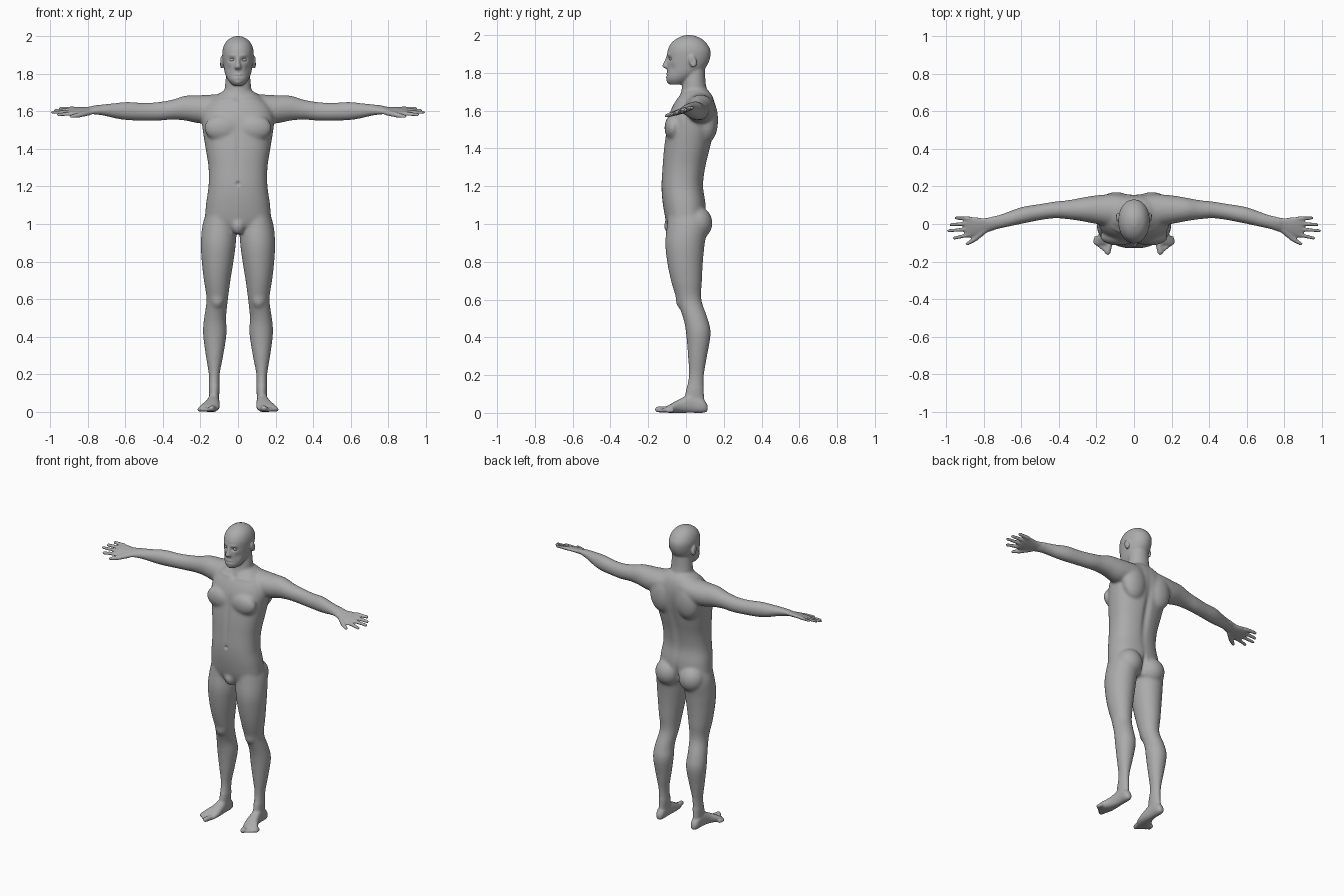
import bpy, bmesh, math
from mathutils import Vector, Matrix

default_cube = bpy.data.objects.get("Cube")
if default_cube:
    bpy.data.objects.remove(default_cube, do_unlink=True)

skin = bpy.data.materials.new("plain_grey")
skin.use_nodes = True
GREY = (.41, .41, .41, 1)
skin.diffuse_color = GREY
skin.node_tree.nodes["Principled BSDF"].inputs["Base Color"].default_value = GREY

ORDER = {"x": (0, 1, 2), "y": (1, 0, 2), "z": (2, 0, 1)}
SIDES, STEPS = 40, 6


def spline(p0, p1, p2, p3, t):
    """Smooth value between p1 and p2."""
    return p1 + .5 * t * (p2 - p0 + t * (2 * p0 - 5 * p1 + 4 * p2 - p3 + t * (3 * (p1 - p2) + p3 - p0)))


def smooth_rows(rows):
    result = []
    for i in range(len(rows) - 1):
        near = [rows[max(i - 1, 0)], rows[i], rows[i + 1], rows[min(i + 2, len(rows) - 1)]]
        for step in range(STEPS):
            result.append([spline(*values, step / STEPS) for values in zip(*near)])
    result.append(list(rows[-1]))
    return result


def loft(bm, axis, rows, power=2.2):
    """Skin rounded sections; each row is position, then low and high of the two other axes."""
    rings = []
    for pos, a_low, a_high, b_low, b_high in smooth_rows(rows):
        ring = []
        for k in range(SIDES):
            angle = math.tau * k / SIDES
            c, s = math.cos(angle), math.sin(angle)
            u = math.copysign(abs(c) ** (2 / power), c)
            v = math.copysign(abs(s) ** (2 / power), s)
            co = Vector((0, 0, 0))
            co[ORDER[axis][0]] = pos
            co[ORDER[axis][1]] = (a_low + a_high + u * (a_high - a_low)) / 2
            co[ORDER[axis][2]] = (b_low + b_high + v * (b_high - b_low)) / 2
            ring.append(bm.verts.new(co))
        rings.append(ring)
    for low, high in zip(rings, rings[1:]):
        for k in range(SIDES):
            n = (k + 1) % SIDES
            bm.faces.new((low[k], low[n], high[n], high[k]))
    bm.faces.new(rings[0])
    bm.faces.new(rings[-1])


def centred(rows):
    """Rows of height, half width, front and back become symmetric sections."""
    return [(z, -w, w, front, back) for z, w, front, back in rows]


def ball(bm, centre, radii, detail=4, turn=0):
    matrix = Matrix.Translation(centre) @ Matrix.Rotation(turn, 4, "X") @ Matrix.Diagonal((*radii, 1))
    bmesh.ops.create_icosphere(bm, subdivisions=detail, radius=1, matrix=matrix)


def digit(bm, start, end, r_start, r_end):
    """A tapering finger or toe."""
    count = 18
    for i in range(count):
        t = i / (count - 1)
        r = r_start + (r_end - r_start) * t
        ball(bm, Vector(start).lerp(Vector(end), t), (r, r, r), 2)


def add_object(name, bm):
    mesh = bpy.data.meshes.new(name)
    bm.to_mesh(mesh)
    bm.free()
    obj = bpy.data.objects.new(name, mesh)
    bpy.context.collection.objects.link(obj)
    mesh.materials.append(skin)
    mesh.shade_smooth()
    return obj


bm = bmesh.new()

# Leg, from hip to ankle
loft(bm, "z", [
    (1.08, .04, .16, -.09, .08), (1, .012, .188, -.1, .115), (.9, .011, .198, -.11, .1),
    (.8, .024, .193, -.1, .09), (.7, .04, .182, -.08, .085), (.6, .053, .168, -.05, .082),
    (.5, .063, .181, -.015, .115), (.42, .06, .187, 0, .131), (.3, .078, .172, .01, .112),
    (.2, .097, .156, .014, .096), (.12, .098, .155, 0, .094), (.03, .105, .152, -.02, .1)], 2)
ball(bm, (.11, -.025, .6), (.036, .03, .05))

# Foot and toes
loft(bm, "y", [
    (.115, .115, .142, .008, .04), (.09, .103, .156, 0, .075), (.03, .1, .16, 0, .1),
    (-.03, .097, .175, 0, .075), (-.08, .1, .205, 0, .048), (-.11, .112, .21, .002, .03)])
for i in range(5):
    thick = .018 if i == 0 else .0125
    root = (.128 + .0185 * i, -.09 + .004 * i, thick)
    tip = (.14 + .0165 * i, -.15 + .0125 * i, thick)
    digit(bm, root, tip, thick, thick * .9)

# Arm, from collar to wrist
loft(bm, "x", [
    (.05, .01, .15, 1.57, 1.695), (.12, -.01, .158, 1.545, 1.69), (.2, 0, .153, 1.535, 1.686),
    (.28, .015, .14, 1.55, 1.683), (.35, .025, .127, 1.555, 1.662), (.42, .03, .12, 1.55, 1.65),
    (.5, .02, .107, 1.55, 1.645), (.6, 0, .09, 1.553, 1.65), (.7, -.022, .055, 1.57, 1.636),
    (.78, -.042, .032, 1.585, 1.622)], 2)

# Hand
loft(bm, "x", [
    (.75, -.035, .037, 1.585, 1.622), (.8, -.052, .032, 1.585, 1.617), (.84, -.068, .036, 1.586, 1.616),
    (.88, -.074, .04, 1.588, 1.614), (.9, -.07, .037, 1.592, 1.61)])
for root_y, tip_x, tip_y in ((.029, .948, .032), (.002, .975, -.003), (-.028, .987, -.036), (-.057, .957, -.075)):
    digit(bm, (.875, root_y, 1.601), (tip_x, tip_y, 1.6), .0125, .0095)
digit(bm, (.795, -.035, 1.6), (.845, -.08, 1.6), .017, .014)
digit(bm, (.845, -.08, 1.6), (.888, -.106, 1.6), .014, .01)

# Slant the hand from the wrist on, so the thumb side sits lower
for vert in bm.verts:
    bend = min(max((vert.co.x - .66) / .12, 0), 1)
    vert.co.z += .3 * bend * (vert.co.y + .015)

# Chest, shoulder blade, buttock and ear
ball(bm, (.085, -.068, 1.51), (.095, .046, .07))
ball(bm, (.095, .115, 1.55), (.085, .055, .12))
ball(bm, (.088, .06, 1.005), (.084, .08, .088))
ball(bm, (.087, .036, 1.86), (.011, .02, .034), 4, .25)

# Mirror everything so far to the other side
copy = bmesh.ops.duplicate(bm, geom=bm.verts[:] + bm.edges[:] + bm.faces[:])["geom"]
for item in copy:
    if isinstance(item, bmesh.types.BMVert):
        item.co.x *= -1

# Torso
loft(bm, "z", centred([
    (.95, .1, -.06, .07), (1, .17, -.1, .1), (1.1, .171, -.122, .105), (1.2, .157, -.13, .092),
    (1.3, .157, -.125, .104), (1.4, .172, -.117, .128), (1.5, .188, -.103, .15),
    (1.57, .192, -.092, .158), (1.63, .17, -.068, .155), (1.68, .12, -.035, .14), (1.71, .075, -.01, .115)]), 2.35)
ball(bm, (0, -.075, .99), (.038, .042, .048))

# Neck and head
loft(bm, "z", centred([
    (1.62, .095, -.045, .14), (1.66, .085, -.038, .132), (1.7, .073, -.026, .115),
    (1.75, .068, -.018, .104), (1.83, .06, -.01, .1)]), 2)
loft(bm, "z", centred([
    (1.738, .028, -.088, -.01), (1.765, .053, -.103, .03), (1.8, .069, -.1, .08),
    (1.84, .077, -.1, .112), (1.88, .082, -.1, .128), (1.92, .083, -.097, .129),
    (1.955, .073, -.08, .11), (1.98, .054, -.052, .083), (1.995, .028, -.02, .05), (2, .012, 0, .03)]), 2.1)

# Nose
loft(bm, "z", centred([
    (1.822, .015, -.108, -.08), (1.835, .018, -.127, -.08), (1.86, .011, -.116, -.08), (1.895, .01, -.102, -.08)]), 2)

# Fuse the parts into one skin
bmesh.ops.recalc_face_normals(bm, faces=bm.faces[:])
body = add_object("body", bm)
remesh = body.modifiers.new("fuse", "REMESH")
remesh.mode = "VOXEL"
remesh.voxel_size = .0055
fused = bpy.data.meshes.new_from_object(body.evaluated_get(bpy.context.evaluated_depsgraph_get()))
body.modifiers.clear()
bm = bmesh.new()
bm.from_mesh(fused)
bpy.data.meshes.remove(fused)


def relax(rounds, keep):
    chosen = [vert for vert in bm.verts if keep(vert.co)]
    for _ in range(rounds):
        bmesh.ops.smooth_vert(bm, verts=chosen, factor=.5, use_axis_x=True, use_axis_y=True, use_axis_z=True)


relax(16, lambda co: abs(co.x) < .74 and .14 < co.z < 1.72)
relax(3, lambda co: True)

# Soft surface dents and swellings: centre, reach, strength along the surface normal
BRUSHES = [
    ((0, .13, 1.36), (.022, .06, .2), -.012),     # spine
    ((0, .11, 1), (.012, .07, .06), -.02),        # cleft
    ((0, -.13, 1.215), (.009, .02, .009), -.012), # navel
    ((0, -.11, 1.4), (.014, .04, .14), -.005),    # midline
    ((.1, -.05, 1.66), (.07, .03, .009), .004),   # collar bone
    ((0, -.04, 1.665), (.016, .03, .016), -.007), # throat notch
    ((.032, -.09, 1.874), (.016, .02, .01), -.011), # eye socket
    ((.03, -.095, 1.897), (.022, .02, .007), .004), # brow
    ((.05, -.07, 1.825), (.015, .03, .02), -.004),  # cheek hollow
    ((0, -.1, 1.794), (.02, .02, .005), .005),      # upper lip
    ((0, -.1, 1.786), (.024, .02, .003), -.005),    # mouth line
    ((0, -.1, 1.778), (.017, .02, .005), .005),     # lower lip
    ((0, -.1, 1.752), (.016, .02, .01), .004),      # chin
    ((.1, .036, 1.864), (.01, .009, .018), -.006),  # ear bowl
]
bm.normal_update()
for vert in bm.verts:
    side = Vector((abs(vert.co.x), vert.co.y, vert.co.z))
    push = 0
    for centre, reach, strength in BRUSHES:
        d = sum(((p - c) / r) ** 2 for p, c, r in zip(side, centre, reach))
        if d < 6:
            push += strength * math.exp(-d)
    vert.co += vert.normal * push
relax(1, lambda co: True)
bm.to_mesh(body.data)
bm.free()
body.data.shade_smooth()

# Eyes
for name, sign in (("left_eye", 1), ("right_eye", -1)):
    bm = bmesh.new()
    ball(bm, (sign * .032, -.074, 1.874), (.015, .015, .011), 3)
    add_object(name, bm)
